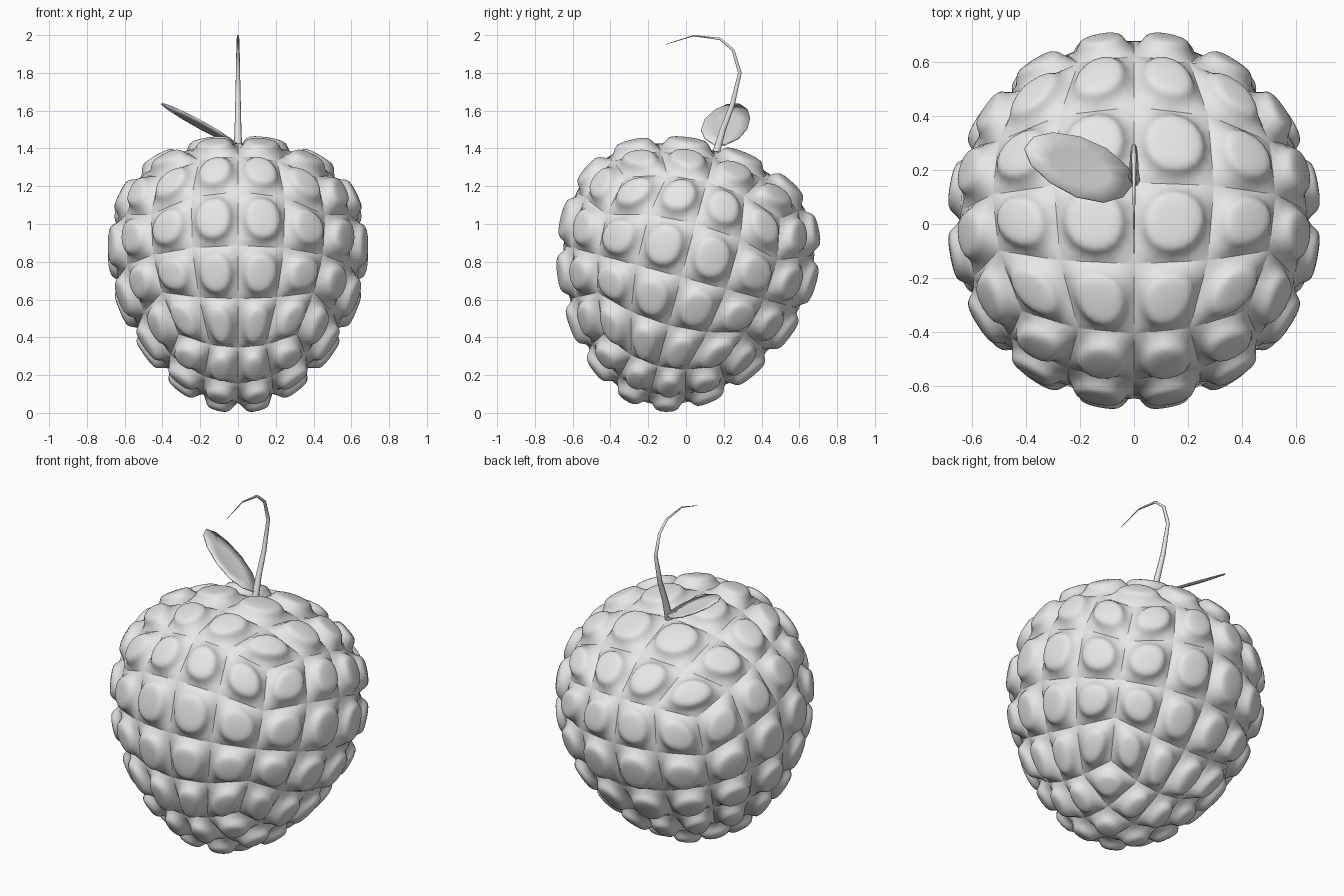
import bpy, bmesh, math
from mathutils import Vector, Matrix

cube = bpy.data.objects.get("Cube")
if cube:
    bpy.data.objects.remove(cube, do_unlink=True)

grey = bpy.data.materials.new("pale_grey")
grey.use_nodes = True
grey.diffuse_color = (0.8, 0.8, 0.8, 1)
grey.node_tree.nodes["Principled BSDF"].inputs["Base Color"].default_value = (0.8, 0.8, 0.8, 1)


def add_object(name, data):
    obj = bpy.data.objects.new(name, data)
    data.materials.append(grey)
    bpy.context.collection.objects.link(obj)
    return obj


def mesh_object(name, bm):
    bmesh.ops.recalc_face_normals(bm, faces=bm.faces[:])
    for f in bm.faces:
        f.smooth = True
    mesh = bpy.data.meshes.new(name)
    bm.to_mesh(mesh)
    bm.free()
    return add_object(name, mesh)


# Berry body: a rounded cube grid, broad at the top and narrow at the bottom
bm = bmesh.new()
crease = bm.edges.layers.float.new("crease_edge")
bmesh.ops.create_cube(bm, size=2)
bmesh.ops.subdivide_edges(bm, edges=bm.edges[:], cuts=3, use_grid_fill=True)
for v in bm.verts:
    d = Vector([math.tan(c * math.pi / 4) for c in v.co]).normalized()
    upper = d.z > 0
    spread = 1 + (0.24 if upper else 0.25) * d.z
    lift = 1 + (0.13 * (1 - d.z ** 2) if upper else 0)
    v.co = (d.x * 0.635 * spread, d.y * 0.645 * spread, d.z * 0.69 * lift)

# Every cell is raised into a full bump; the valleys between them stay creased
bmesh.ops.recalc_face_normals(bm, faces=bm.faces[:])
cells = bm.faces[:]
grid_points = set(bm.verts)
for thickness, depth in ((0.02, 0.05), (0.03, 0.02)):
    bmesh.ops.inset_individual(bm, faces=cells, thickness=thickness, depth=depth,
                               use_even_offset=True)
for e in bm.edges:
    valley = all(v in grid_points for v in e.verts)
    e[crease] = 1.0 if valley else 0.0
    e.smooth = not valley
tilt = Matrix.Translation((0, -0.025, 0.72)) @ Matrix.Rotation(math.radians(-15), 4, "X")
bmesh.ops.transform(bm, matrix=tilt, verts=bm.verts[:])
body = mesh_object("berry_body", bm)
sub = body.modifiers.new("rounding", "SUBSURF")
sub.levels = sub.render_levels = 2

# Stem: a tapering hooked tube
path = [(0.155, 1.36, 0.024), (0.195, 1.5, 0.018), (0.245, 1.63, 0.015),
        (0.285, 1.8, 0.011), (0.25, 1.92, 0.009), (0.18, 1.98, 0.007),
        (0.04, 1.997, 0.004), (-0.11, 1.95, 0.001)]
curve = bpy.data.curves.new("stem", "CURVE")
curve.dimensions = "3D"
curve.bevel_depth = 1.0
curve.bevel_resolution = 1
curve.use_fill_caps = True
spline = curve.splines.new("POLY")
spline.points.add(len(path) - 1)
for p, (y, z, r) in zip(spline.points, path):
    p.co = (0, y, z, 1)
    p.radius = r
add_object("stem", curve)

# Leaf: a thin, slightly cupped oval rising to one side
outline = [(0, 0.15), (-0.02, 0.21), (-0.1, 0.28), (-0.2, 0.325), (-0.3, 0.34),
           (-0.37, 0.325), (-0.405, 0.28), (-0.38, 0.22), (-0.31, 0.155),
           (-0.21, 0.1), (-0.11, 0.08), (-0.04, 0.1)]


def leaf_point(x, y, dip=0.0):
    return (x, y, 1.42 - 0.6 * x - 0.2 * (y - 0.16) - dip)


bm = bmesh.new()
rim = [bm.verts.new(leaf_point(x, y)) for x, y in outline]
mid = [bm.verts.new(leaf_point(-0.2 + (x + 0.2) * 0.55, 0.21 + (y - 0.21) * 0.55, 0.008))
       for x, y in outline]
for i in range(len(rim)):
    j = (i + 1) % len(rim)
    bm.faces.new((rim[i], rim[j], mid[j], mid[i]))
bm.faces.new(mid)
leaf = mesh_object("leaf", bm)
solid = leaf.modifiers.new("thickness", "SOLIDIFY")
solid.thickness = 0.006
